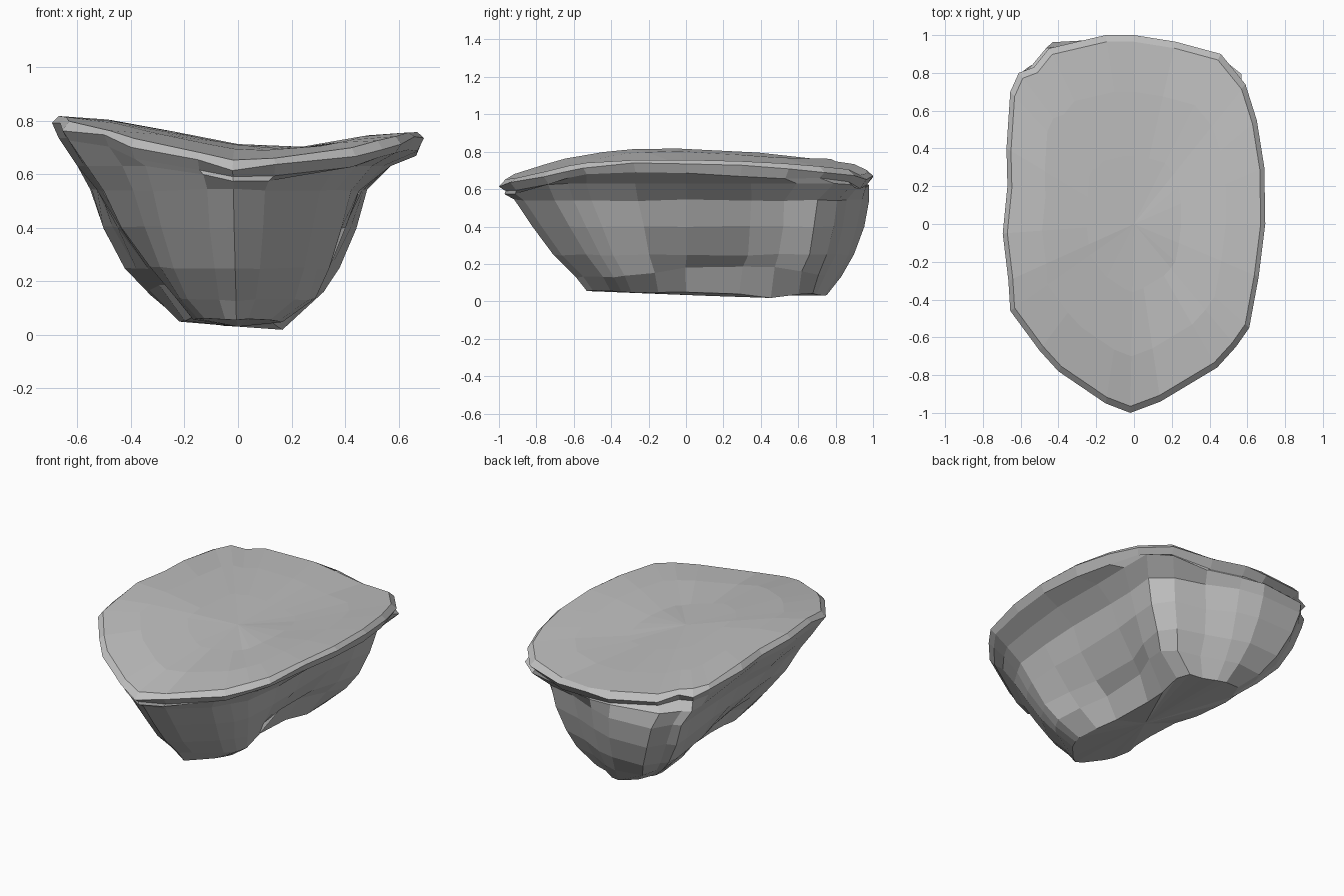
import bpy, bmesh, math, random

if "Cube" in bpy.data.objects:
    bpy.data.objects.remove(bpy.data.objects["Cube"])
random.seed(4)

# Plan outline of the rock's rim, counter-clockwise from the front point
RIM = [(-.02, -1), (.14, -.94), (.44, -.76), (.54, -.65), (.61, -.55), (.66, -.28),
       (.695, 0), (.69, .3), (.65, .55), (.59, .74), (.46, .9), (.22, .965), (0, 1),
       (-.15, 1), (-.45, .93), (-.53, .83), (-.61, .8), (-.655, .7), (-.675, .4),
       (-.67, .2), (-.695, -.05), (-.665, -.3), (-.655, -.46), (-.5, -.67),
       (-.4, -.78), (-.15, -.95)]

# Body levels: height, left, right, front, back extent, waist pinch, slant of the back end
LEVELS = [(.03, .22, .19, .53, .83, .33, .24), (.13, .33, .335, .59, .90, .42, .25),
          (.25, .42, .385, .71, .97, .28, .27), (.40, .50, .445, .82, 1.02, .12, .27),
          (.54, .55, .48, .92, 1.04, .04, .26), (.63, .60, .57, .97, 1.0, 0, .1)]


def lerp_table(t, table):
    for (a, va), (b, vb) in zip(table, table[1:]):
        if t <= b:
            return va + (vb - va) * max(0, (t - a) / (b - a))
    return table[-1][1]


def top_height(x, y):
    """Gently dished top: high left edge, low middle, falling towards both ends."""
    side = lerp_table(x, [(-.7, .115), (-.6, .125), (-.27, .06), (0, .01), (.2, -.01), (.6, .065), (.7, .06)])
    end = lerp_table(y, [(-1, -.05), (-.9, -.03), (-.6, .0), (-.1, .01), (.3, .0), (1, -.01)])
    fade = lerp_table(y, [(-1, .6), (-.4, .9), (-.1, 1), (.4, .85), (1, .45)])
    return .695 + side * fade + end


def bump(y, centre, width):
    d = abs(y - centre) / width
    return .5 + .5 * math.cos(math.pi * d) if d < 1 else 0


bm = bmesh.new()
rings = []

# Tapering walls, pinched at the waist, with a back end slanting forward to the right
for i, (z, left, right, front, back, pinch, slant) in enumerate(LEVELS):
    ring = []
    for x, y in RIM:
        px = x / .695 * (right if x > 0 else left)
        if y > .5:
            px = max(-left, min(right, px * 1.2))
        px *= 1 - pinch * bump(y, .12 if x > 0 else -.12, .75)
        if x > 0 and y > 0:     # squarer back right corner
            y = min(y * 1.2, max(y, .97))
        py = y * (back if y > 0 else front)
        py -= slant * max(0, px + .38) * max(0, min(1, (y - .3) / .5))
        py = min(py, .985)
        pz = z
        if i == 0:      # uneven keel, rising to the sides
            pz = lerp_table(py, [(-.5, .055), (-.3, .03), (.2, .04), (.44, .0), (.7, .03)])
            pz += .2 * max(0, -px - .04) + .1 * max(0, px)
        elif i == 1:    # lower edge climbs along the flanks
            pz += .06 * abs(x) / .695 * lerp_table(py, [(-.4, 0), (.1, 1), (.5, 1), (.75, .3)])
        elif i == 5:
            pz = min(z, top_height(x, y) - .08)
        j = .005 if 0 < i < 5 else 0
        ring.append(bm.verts.new((px + random.uniform(-j, j), py + random.uniform(-j, j),
                                  pz + random.uniform(-j, j))))
    rings.append(ring)

# Thick overhanging lip, chipped bevel, then the dished top
for s, drop, chip in [(.965, .075, .01), (1, .03, .012), (.965, .004, .004), (.7, 0, 0), (.36, 0, 0)]:
    ring = []
    for x, y in RIM:
        px, py = x * s, y * s
        pz = top_height(px, py) - drop + random.uniform(-chip, chip)
        ring.append(bm.verts.new((px, py, pz)))
    rings.append(ring)

n = len(RIM)
for a, b in zip(rings, rings[1:]):
    for i in range(n):
        j = (i + 1) % n
        bm.faces.new((a[i], a[j], b[j], b[i]))

# Close the keel and the middle of the top
for ring, y, z, flip in ((rings[0], .1, .03, True), (rings[-1], 0, top_height(0, 0), False)):
    centre = bm.verts.new((0, y, z))
    for i in range(n):
        j = (i + 1) % n
        bm.faces.new((ring[j], ring[i], centre) if flip else (ring[i], ring[j], centre))

bmesh.ops.recalc_face_normals(bm, faces=bm.faces)
mesh = bpy.data.meshes.new("rock_slab")
bm.to_mesh(mesh)
bm.free()

stone = bpy.data.materials.new("grey_stone")
stone.diffuse_color = (.52, .52, .52, 1)
stone.use_nodes = True
stone.node_tree.nodes["Principled BSDF"].inputs["Base Color"].default_value = stone.diffuse_color
mesh.materials.append(stone)
rock = bpy.data.objects.new("rock_slab", mesh)
bpy.context.collection.objects.link(rock)
